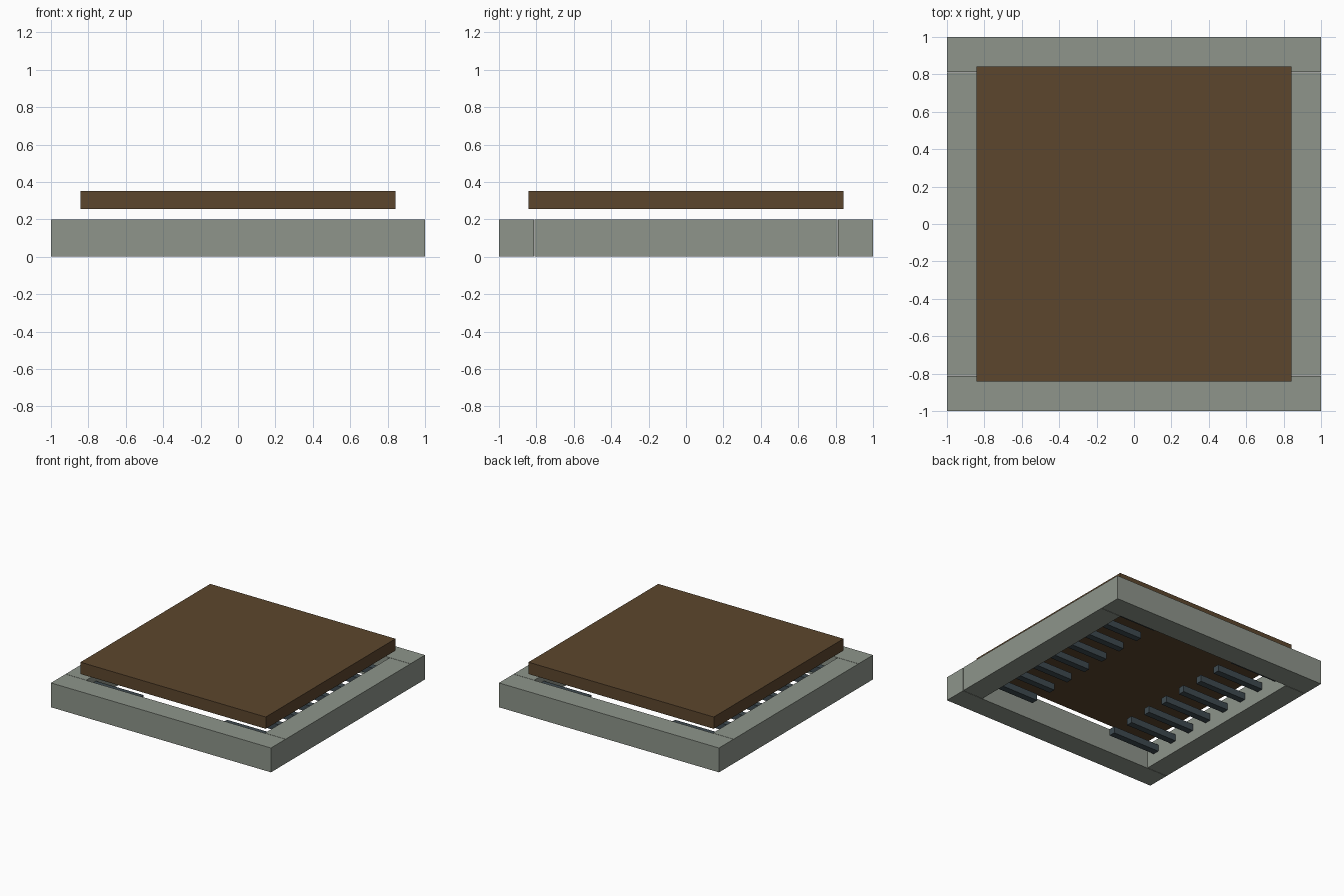
import bpy

if "Cube" in bpy.data.objects:
    bpy.data.objects.remove(bpy.data.objects["Cube"])


def material(name, srgb):
    m = bpy.data.materials.new(name)
    lin = [((c / 255 + 0.055) / 1.055) ** 2.4 for c in srgb]
    m.diffuse_color = (*lin, 1)
    m.use_nodes = True
    m.node_tree.nodes["Principled BSDF"].inputs["Base Color"].default_value = m.diffuse_color
    return m


STONE = material("grey_stone", (142, 149, 139))
WOOD = material("brown_wood", (92, 70, 45))
IRON = material("dark_iron", (62, 74, 80))


def box(name, lo, hi, mat):
    """Box between two opposite corners."""
    bpy.ops.mesh.primitive_cube_add(size=1, location=[(a + b) / 2 for a, b in zip(lo, hi)])
    ob = bpy.context.object
    ob.name = name
    ob.scale = [b - a for a, b in zip(lo, hi)]
    bpy.ops.object.transform_apply(location=False, rotation=False, scale=True)
    ob.data.materials.append(mat)
    return ob


INNER = 0.812

# Square kerb frame: full-width front and back, sides fitted between
box("front_beam", (-1, -1, 0), (1, -INNER, 0.2), STONE)
box("back_beam", (-1, INNER, 0), (1, 1, 0.2), STONE)
box("left_beam", (-1, -INNER + 0.003, 0), (-INNER, INNER - 0.003, 0.2), STONE)
box("right_beam", (INNER, -INNER + 0.003, 0), (1, INNER - 0.003, 0.2), STONE)

# Floating cover slab
box("cover_slab", (-0.842, -0.842, 0.255), (0.842, 0.842, 0.352), WOOD)

# Two rows of short prongs reaching in from the side beams
COUNT, PITCH, HALF = 8, 0.203, 0.027
for i in range(COUNT):
    y = (i - (COUNT - 1) / 2) * PITCH
    box(f"left_prong_{i + 1}", (-INNER, y - HALF, 0.09), (-0.38, y + HALF, 0.145), IRON)
    box(f"right_prong_{i + 1}", (0.38, y - HALF, 0.09), (INNER, y + HALF, 0.145), IRON)
